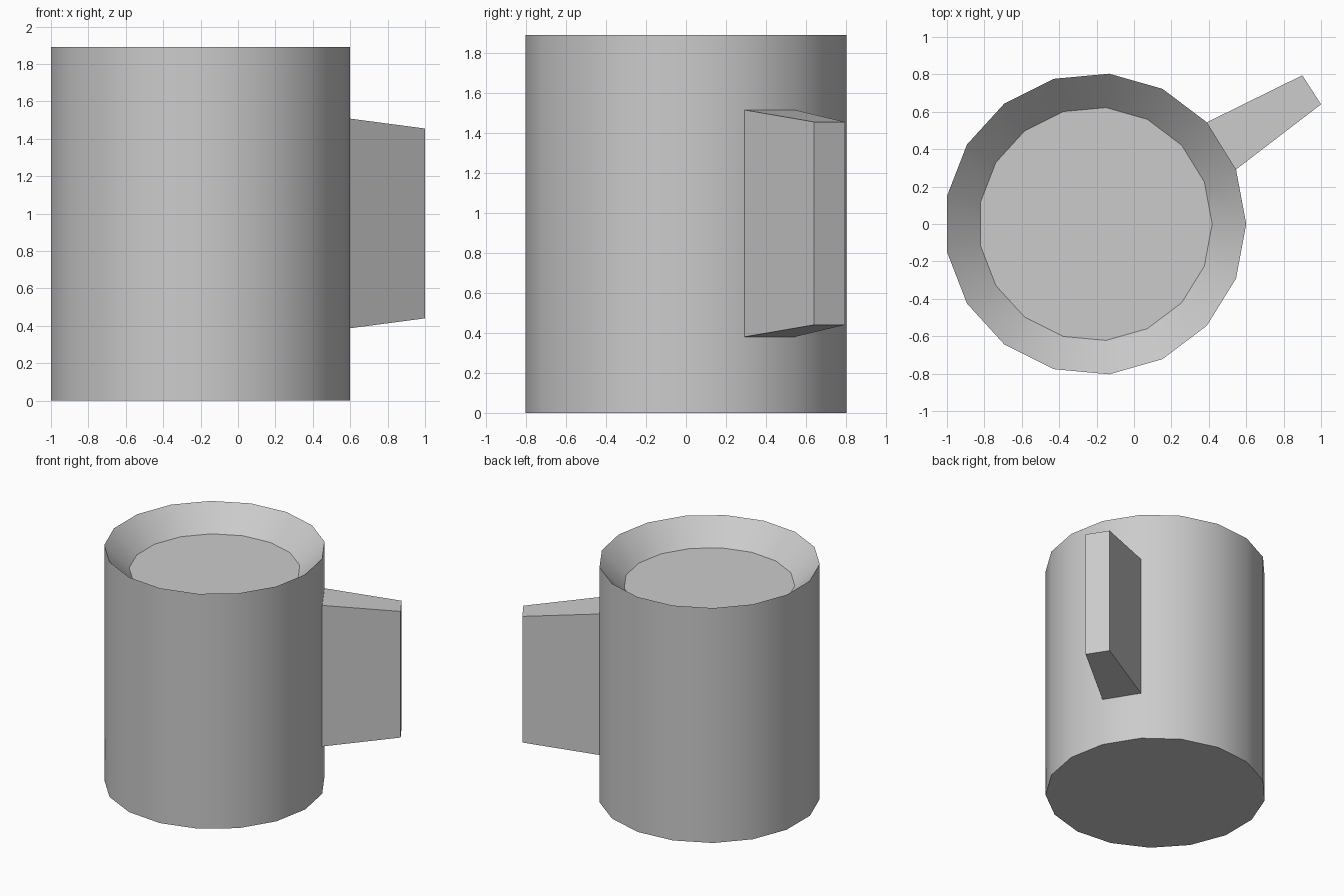
import bpy, bmesh
from math import cos, sin, pi, radians

if "Cube" in bpy.data.objects:
    bpy.data.objects.remove(bpy.data.objects["Cube"])

SIDES, RADIUS, CX = 17, 0.807, -0.207


def ring_point(r, k, z):
    a = 2 * pi * k / SIDES
    return (CX + r * cos(a), r * sin(a), z)


def make_object(name, bm):
    bmesh.ops.recalc_face_normals(bm, faces=bm.faces)
    mesh = bpy.data.meshes.new(name)
    bm.to_mesh(mesh)
    bm.free()
    obj = bpy.data.objects.new(name, mesh)
    bpy.context.collection.objects.link(obj)
    return obj


# Mug body: outer wall, knife-edge rim and sloped lip down to the drink surface
bm = bmesh.new()
profile = [(RADIUS, 0), (RADIUS, 1.89), (0.625, 1.71)]
rings = [[bm.verts.new(ring_point(r, k, z)) for k in range(SIDES)] for r, z in profile]
for lower, upper in zip(rings, rings[1:]):
    for k in range(SIDES):
        n = (k + 1) % SIDES
        bm.faces.new((lower[k], lower[n], upper[n], upper[k]))
bm.faces.new(rings[0])
bm.faces.new(rings[-1])
body = make_object("mug_body", bm)
bpy.context.view_layer.objects.active = body
body.select_set(True)
bpy.ops.object.shade_smooth_by_angle(angle=radians(30))

# Handle: tapered block growing out of one wall facet
bm = bmesh.new()
near, far = ring_point(RADIUS, 1, 0), ring_point(RADIUS, 2, 0)


def section(a, b, z0, z1):
    return [bm.verts.new((p[0], p[1], z)) for p, z in ((a, z0), (b, z0), (b, z1), (a, z1))]


root = section(near, far, 0.38, 1.515)
tip = section((1.0, 0.64), (0.90, 0.795), 0.44, 1.455)
for i in range(4):
    j = (i + 1) % 4
    bm.faces.new((root[i], root[j], tip[j], tip[i]))
bm.faces.new(tip)
make_object("handle", bm)
